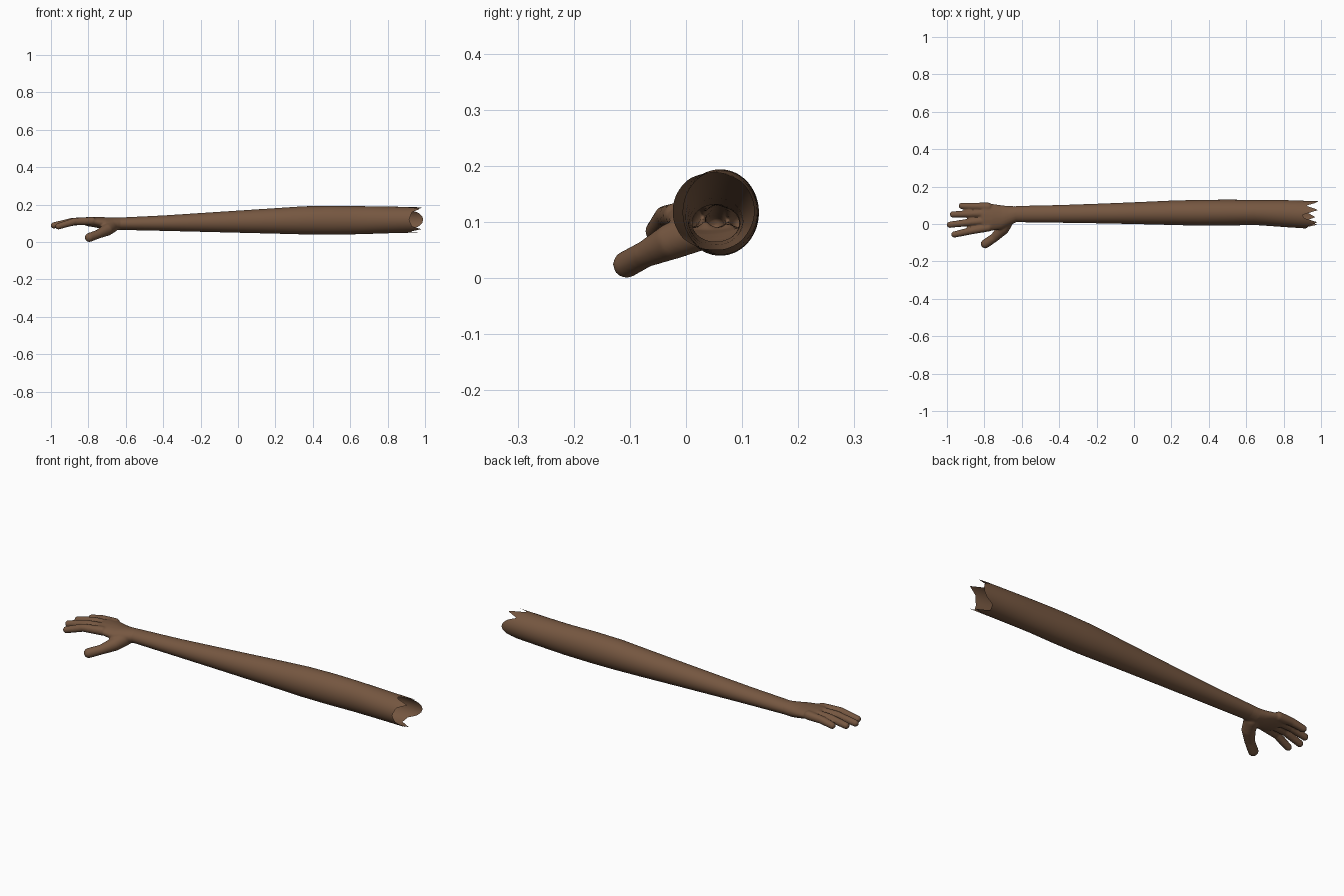
import bpy, bmesh, math
from mathutils import Matrix, Vector

if "Cube" in bpy.data.objects:
    bpy.data.objects.remove(bpy.data.objects["Cube"])

skin = bpy.data.materials.new("brown skin")
skin.diffuse_color = (0.18, 0.095, 0.052, 1)
skin.use_nodes = True
skin.node_tree.nodes["Principled BSDF"].inputs["Base Color"].default_value = skin.diffuse_color


def interp(table, x):
    """Smooth-stepless linear lookup: rows start with the key."""
    for a, b in zip(table, table[1:]):
        if x <= b[0]:
            t = (x - a[0]) / (b[0] - a[0])
            return [p + (q - p) * t for p, q in zip(a[1:], b[1:])]
    return list(table[-1][1:])


def make_object(name, bm):
    mesh = bpy.data.meshes.new(name)
    bm.to_mesh(mesh)
    bm.free()
    mesh.materials.append(skin)
    ob = bpy.data.objects.new(name, mesh)
    bpy.context.collection.objects.link(ob)
    return ob


# Arm: hollow tube, rows are x, centre y, centre z, half width, half height
ARM = [(-0.63, 0.053, 0.098, 0.043, 0.033), (-0.4, 0.054, 0.101, 0.047, 0.041),
       (-0.2, 0.056, 0.105, 0.052, 0.050), (0.0, 0.058, 0.109, 0.058, 0.059),
       (0.2, 0.060, 0.113, 0.065, 0.068), (0.35, 0.060, 0.116, 0.069, 0.075),
       (0.5, 0.061, 0.117, 0.069, 0.077), (0.65, 0.062, 0.117, 0.067, 0.075),
       (0.8, 0.056, 0.118, 0.072, 0.071), (1.0, 0.046, 0.120, 0.075, 0.068)]
# Torn edge: angle from +y towards +z, x of the rim
RIM = [(0, 0.99), (15, 0.985), (32, 0.965), (50, 0.92), (68, 0.985), (92, 0.90),
       (105, 0.91), (120, 0.98), (145, 0.93), (180, 0.915), (210, 0.93),
       (228, 0.98), (245, 0.92), (262, 0.97), (285, 0.91), (310, 0.92),
       (328, 0.965), (345, 0.985), (360, 0.99)]
SEG, BODY = 120, 0.84
bm = bmesh.new()
rings = []
for i in range(37):
    ring = []
    for k in range(SEG):
        deg = 360 * k / SEG
        a = math.radians(deg)
        if i <= 30:
            x = -0.63 + (BODY + 0.63) * i / 30
        else:
            x = BODY + (interp(RIM, deg)[0] - BODY) * (i - 30) / 6
        cy, cz, ry, rz = interp(ARM, x)
        ring.append(bm.verts.new((x, cy + ry * math.cos(a), cz + rz * math.sin(a))))
    rings.append(ring)
for r, s in zip(rings, rings[1:]):
    for k in range(SEG):
        j = (k + 1) % SEG
        bm.faces.new((r[k], r[j], s[j], s[k]))
for f in bm.faces:
    f.smooth = True
    f.normal_update()
    cy, cz, _, _ = interp(ARM, f.calc_center_median().x)
    c = f.calc_center_median()
    if f.normal.dot(Vector((0, c.y - cy, c.z - cz))) < 0:
        f.normal_flip()
make_object("arm", bm)

# Hand: overlapping rounded masses, fused into one skin
bm = bmesh.new()


def ball(c, r):
    m = Matrix.Translation(c) @ Matrix.Diagonal((*r, 1))
    bmesh.ops.create_icosphere(bm, subdivisions=3, radius=1, matrix=m)


def digit(path, steps=7):
    """Chain of balls through (x, y, z, radius) points."""
    for p, q in zip(path, path[1:]):
        for i in range(steps + 1):
            v = [a + (b - a) * i / steps for a, b in zip(p, q)]
            ball(v[:3], (v[3],) * 3)


# Palm and wrist
PALM = [(-0.80, 0.038, 0.110, 0.075, 0.026), (-0.76, 0.036, 0.107, 0.073, 0.029),
        (-0.71, 0.036, 0.099, 0.065, 0.034), (-0.67, 0.044, 0.096, 0.053, 0.036),
        (-0.63, 0.053, 0.098, 0.043, 0.034), (-0.54, 0.053, 0.098, 0.044, 0.034)]
for i in range(27):
    x = -0.80 + 0.01 * i
    cy, cz, ry, rz = interp(PALM, x)
    ball((x, cy, cz), (0.026, ry, rz))
# Fingers: base y, tip x, tip y, tip z
for by, tx, ty, tz in [(0.092, -0.920, 0.097, 0.098), (0.058, -0.968, 0.051, 0.093),
                       (0.020, -0.984, -0.004, 0.089), (-0.018, -0.960, -0.056, 0.084)]:
    mx, my = (-0.79 + tx) / 2, (by + ty) / 2
    digit([(-0.78, by, 0.112, 0.023), (mx, my, 0.110, 0.020), (tx, ty, tz, 0.0175)])
# Thumb
digit([(-0.675, 0.025, 0.085, 0.036), (-0.70, -0.025, 0.066, 0.033),
       (-0.745, -0.072, 0.043, 0.024), (-0.795, -0.106, 0.0245, 0.0245)])

hand = make_object("hand", bm)
rm = hand.modifiers.new("fuse", 'REMESH')
rm.mode = 'VOXEL'
rm.voxel_size = 0.005
sm = hand.modifiers.new("soften", 'SMOOTH')
sm.factor = 0.5
sm.iterations = 5
bpy.context.view_layer.update()
fused = bpy.data.meshes.new_from_object(
    hand.evaluated_get(bpy.context.evaluated_depsgraph_get()))
hand.modifiers.clear()

# Open the wrist so the whole arm stays hollow
bm = bmesh.new()
bm.from_mesh(fused)
bmesh.ops.bisect_plane(bm, geom=bm.verts[:] + bm.edges[:] + bm.faces[:], dist=1e-5,
                       plane_co=(-0.622, 0, 0), plane_no=(1, 0, 0), clear_outer=True)
for f in bm.faces:
    f.smooth = True
    f.material_index = 0
bm.to_mesh(hand.data)
bm.free()
